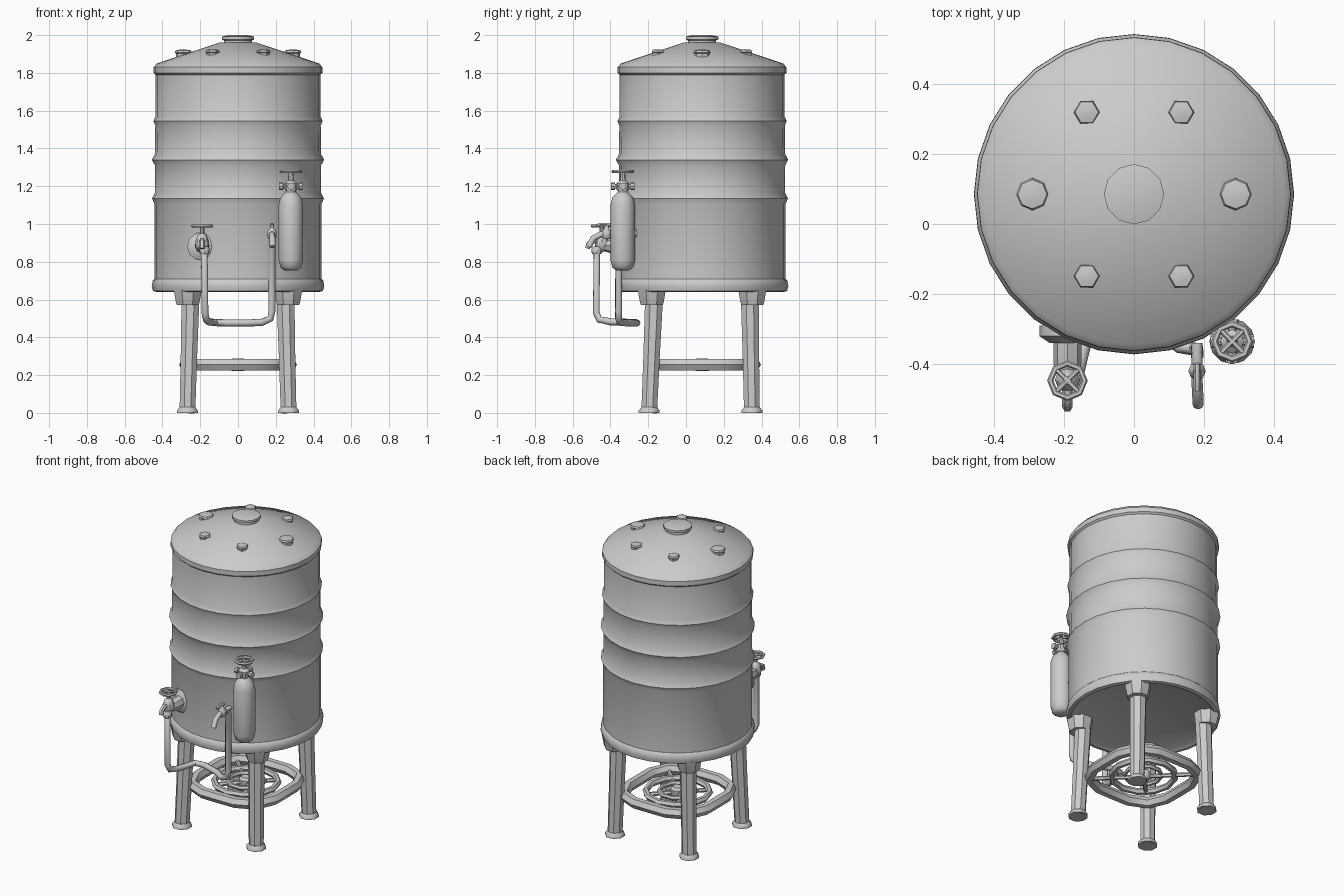
import bpy, bmesh
from math import cos, sin, pi, radians
from mathutils import Vector, Matrix

if "Cube" in bpy.data.objects:
    bpy.data.objects.remove(bpy.data.objects["Cube"])

CY = 0.085  # tank axis sits slightly behind the origin


def finish(obj, angle=40):
    bpy.ops.object.select_all(action='DESELECT')
    obj.select_set(True)
    bpy.context.view_layer.objects.active = obj
    bpy.ops.object.shade_smooth_by_angle(angle=radians(angle))
    return obj


def from_bmesh(name, bm, angle=40):
    bmesh.ops.recalc_face_normals(bm, faces=bm.faces)
    me = bpy.data.meshes.new(name)
    bm.to_mesh(me)
    bm.free()
    obj = bpy.data.objects.new(name, me)
    bpy.context.collection.objects.link(obj)
    return finish(obj, angle)


def lathe(name, profile, sides, loc=(0, 0, 0), axis=(0, 0, 1), turn=0.0):
    """Spin an (r, z) profile about an axis, closing both ends."""
    bm = bmesh.new()
    rings = [[bm.verts.new((r * cos(turn + 2 * pi * i / sides), r * sin(turn + 2 * pi * i / sides), z))
              for i in range(sides)] for r, z in profile]
    for a, b in zip(rings, rings[1:]):
        for i in range(sides):
            j = (i + 1) % sides
            bm.faces.new((a[i], a[j], b[j], b[i]))
    bm.faces.new(rings[0])
    bm.faces.new(rings[-1])
    rot = Vector((0, 0, 1)).rotation_difference(Vector(axis)).to_matrix().to_4x4()
    bm.transform(Matrix.Translation(loc) @ rot)
    return from_bmesh(name, bm)


def tube(name, pts, radius, closed=False, res=1):
    """Round pipe along a path of points."""
    cu = bpy.data.curves.new(name, 'CURVE')
    cu.dimensions = '3D'
    sp = cu.splines.new('POLY')
    sp.points.add(len(pts) - 1)
    for p, co in zip(sp.points, pts):
        p.co = (*co, 1)
    sp.use_cyclic_u = closed
    cu.bevel_depth = radius
    cu.bevel_resolution = res
    cu.use_fill_caps = not closed
    obj = bpy.data.objects.new(name, cu)
    bpy.context.collection.objects.link(obj)
    bpy.ops.object.select_all(action='DESELECT')
    obj.select_set(True)
    bpy.context.view_layer.objects.active = obj
    bpy.ops.object.convert(target='MESH')
    return finish(bpy.context.view_layer.objects.active, 50)


def circle(r, n, loc, turn=0.0):
    return [(loc[0] + r * cos(turn + 2 * pi * i / n), loc[1] + r * sin(turn + 2 * pi * i / n), loc[2])
            for i in range(n)]


def handwheel(name, loc, r, thick):
    """Rim with crossed spokes."""
    x, y, z = loc
    tube(name + "_rim", circle(r - thick, 8, loc), thick, True)
    for k in (0, 1):
        a = pi / 4 + k * pi / 2
        dx, dy = (r - thick) * cos(a), (r - thick) * sin(a)
        tube(f"{name}_spoke_{k}", [(x - dx, y - dy, z), (x + dx, y + dy, z)], thick * 0.8)


# Tank shell: base flange, three rolled bands, rounded shoulder, conical roof, neck
lathe("tank", [(0.40, 0.655), (0.43, 0.64), (0.45, 0.645), (0.457, 0.67), (0.452, 0.70), (0.442, 0.71),
               (0.442, 1.105), (0.455, 1.135), (0.44, 1.165), (0.44, 1.31), (0.456, 1.34), (0.44, 1.37),
               (0.438, 1.52), (0.448, 1.545), (0.436, 1.57), (0.436, 1.79), (0.447, 1.80), (0.447, 1.83),
               (0.43, 1.85), (0.22, 1.92), (0.10, 1.96)], 28, (0, CY, 0))
lathe("roof_neck", [(0.075, 1.94), (0.075, 1.972), (0.086, 1.977), (0.086, 1.992), (0.05, 2.0)],
      12, (0, CY, 0))

# Six roof studs
for i in range(6):
    a = i * pi / 3
    side = i % 3 == 0
    R, r = (0.29, 0.046) if side else (0.27, 0.037)
    top = 1.923 if side else 1.925
    lathe(f"roof_stud_{i}", [(r * 0.85, 1.87), (r * 0.85, top - 0.02), (r, top - 0.015), (r * 0.9, top - 0.004), (r * 0.4, top)],
          8 if side else 6, (R * cos(a), CY + R * sin(a), 0))

# Four splayed legs with a socket on top and a foot plate below
for sx in (-1, 1):
    for sy in (-1, 1):
        n = ("right" if sx > 0 else "left") + ("_back" if sy > 0 else "_front")
        foot = Vector((sx * 0.268, CY - 0.008 + sy * 0.272, 0))
        top = Vector((sx * 0.25, CY + sy * 0.252, 0.66))
        lathe("leg_" + n, [(0.045, 0), (0.047, 0.3), (0.052, 0.66)], 8, foot, top - foot, pi / 8)
        lathe("leg_socket_" + n, [(0.062, 0.57), (0.068, 0.585), (0.08, 0.65)], 8,
              (sx * 0.266, CY + sy * 0.266, 0), turn=pi / 8)
        lathe("foot_" + n, [(0.06, 0), (0.06, 0.012), (0.045, 0.03)], 8, (foot.x, foot.y, 0), turn=pi / 8)

# Leg brace: ring slightly pulled out towards the legs
brace = []
for i in range(16):
    a = i * pi / 8
    r = 0.30 - 0.022 * cos(4 * a)
    brace.append((r * cos(a), CY + r * sin(a), 0.255))
tube("leg_brace_ring", brace, 0.034, True, 1)

# Burner inside the brace: two rings, crossed feed bars and a hub
tube("burner_outer_ring", circle(0.19, 12, (0, CY, 0.255)), 0.02, True)
tube("burner_inner_ring", circle(0.11, 10, (0, CY, 0.26)), 0.014, True)
for k in (0, 1):
    a = pi / 4 + k * pi / 2
    d = Vector((cos(a), sin(a), 0)) * (0.30 if k else 0.20)
    c = Vector((0, CY, 0.25))
    tube(f"burner_bar_{k}", [c - d, c + d], 0.013)
lathe("burner_hub", [(0.035, 0.222), (0.045, 0.24), (0.045, 0.275), (0.03, 0.288)], 8, (0, CY, 0))

# Drain pipe: down from the left valve, under the tank, up to the right tap
tube("drain_pipe", [(-0.19, -0.445, 0.87), (-0.178, -0.472, 0.85), (-0.175, -0.475, 0.53), (-0.168, -0.46, 0.495),
                    (-0.155, -0.40, 0.482), (-0.12, -0.27, 0.478), (-0.06, -0.26, 0.476), (0.06, -0.30, 0.476),
                    (0.13, -0.35, 0.48), (0.172, -0.357, 0.50), (0.18, -0.357, 0.54), (0.18, -0.357, 0.92),
                    (0.18, -0.375, 0.945)], 0.019, False, 2)
lathe("pipe_collar", [(0.024, 0.84), (0.027, 0.85), (0.027, 0.87), (0.02, 0.88)], 8, (-0.177, -0.473, 0))

# Left outlet valve: flange, barrel, body and handwheel
lathe("valve_flange", [(0.075, 0), (0.075, 0.03), (0.045, 0.05)], 10, (-0.195, -0.29, 0.88), (0, -1, 0))
lathe("valve_barrel", [(0.04, 0), (0.04, 0.10), (0.03, 0.13), (0.024, 0.17)], 8, (-0.19, -0.30, 0.885), (0, -1, 0))
lathe("valve_body", [(0.02, 0.86), (0.036, 0.88), (0.036, 0.91), (0.024, 0.94), (0.012, 0.95), (0.012, 0.995)],
      8, (-0.19, -0.445, 0))
tube("valve_spout", [(-0.19, -0.44, 0.905), (-0.19, -0.49, 0.91), (-0.19, -0.515, 0.895), (-0.19, -0.522, 0.87)], 0.015)
handwheel("valve_wheel", (-0.19, -0.447, 0.99), 0.058, 0.009)

# Right tap: body, curved spout and lever
tube("tap_spout", [(0.18, -0.34, 0.945), (0.18, -0.45, 0.945), (0.182, -0.49, 0.925), (0.183, -0.515, 0.88)], 0.016, False, 2)
lathe("tap_body", [(0.016, 0.92), (0.025, 0.93), (0.025, 0.96), (0.012, 0.975), (0.01, 1.0)], 8, (0.18, -0.42, 0))
tube("tap_lever", [(0.18, -0.40, 0.995), (0.18, -0.45, 0.998), (0.18, -0.475, 0.99)], 0.01)

# Gas bottle with strap, neck valve and handwheel
BX, BY = 0.28, -0.335
lathe("gas_bottle", [(0.035, 0.755), (0.055, 0.77), (0.065, 0.81), (0.065, 1.10), (0.055, 1.14), (0.032, 1.165),
                     (0.026, 1.17), (0.026, 1.185)], 12, (BX, BY, 0))
lathe("bottle_valve", [(0.03, 1.175), (0.034, 1.19), (0.034, 1.215), (0.016, 1.23), (0.012, 1.28)], 8, (BX, BY, 0))
for n, d in (("side", (1, 0, 0)), ("front", (0, 1, 0))):
    lathe("bottle_outlet_" + n, [(0.019, -0.062), (0.019, -0.042), (0.012, -0.04), (0.012, 0.04), (0.019, 0.042), (0.019, 0.062)],
          8, (BX, BY, 1.2), d)
handwheel("bottle_wheel", (BX, BY, 1.278), 0.06, 0.01)
lathe("bottle_mount", [(0.03, 0), (0.03, 0.12)], 6, (0.24, -0.24, 0.95), (0.4, -1, 0))
